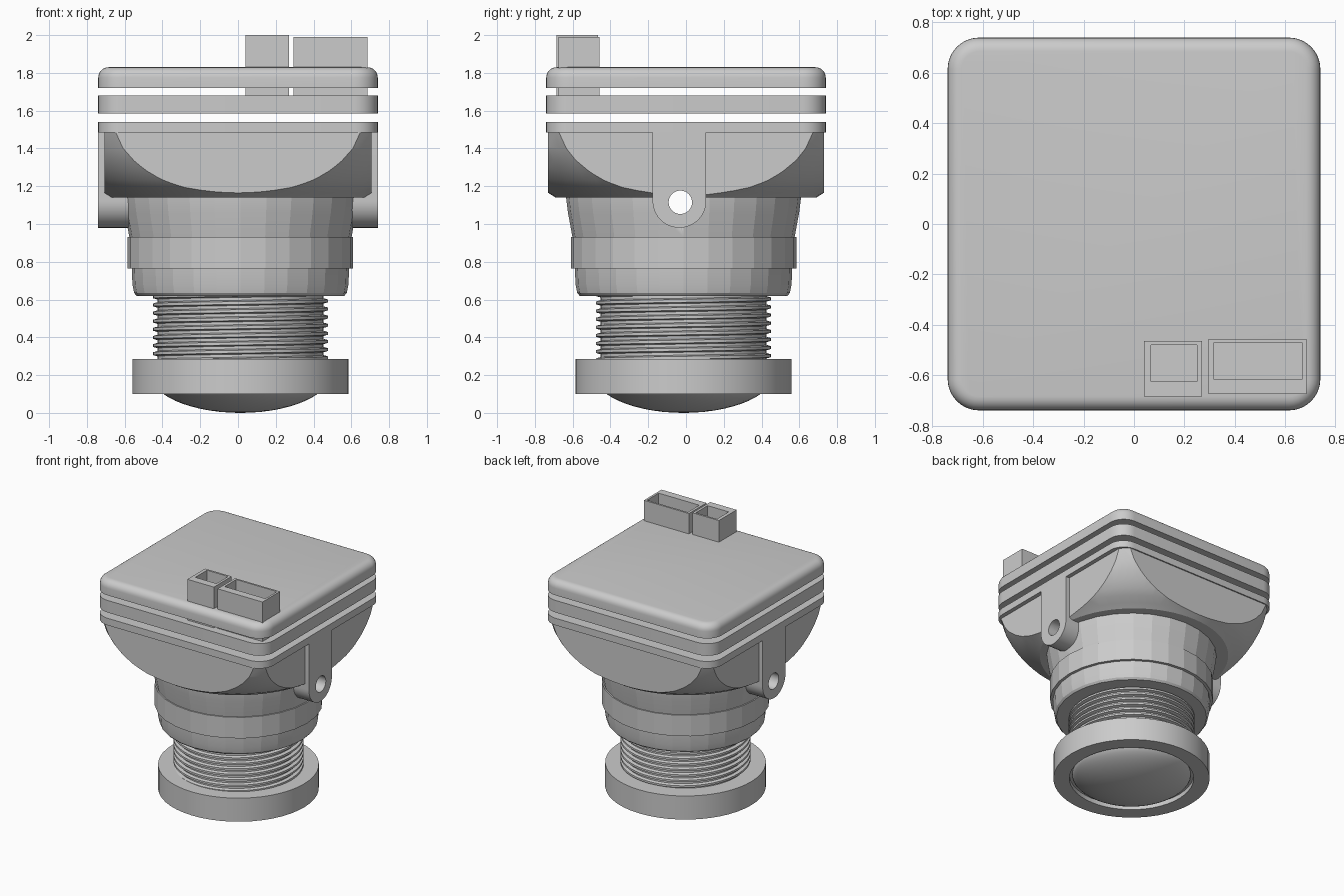
import bpy, bmesh
from math import sin, cos, pi, radians

if "Cube" in bpy.data.objects:
    bpy.data.objects.remove(bpy.data.objects["Cube"])

AX, AY = 0.013, -0.013          # lens axis


def finish(name, bm, smooth=30):
    bmesh.ops.remove_doubles(bm, verts=bm.verts, dist=1e-5)
    bmesh.ops.recalc_face_normals(bm, faces=bm.faces)
    me = bpy.data.meshes.new(name)
    bm.to_mesh(me)
    bm.free()
    ob = bpy.data.objects.new(name, me)
    bpy.context.collection.objects.link(ob)
    if smooth:
        smooth_shade(ob, smooth)
    return ob


def activate(ob):
    bpy.ops.object.select_all(action='DESELECT')
    bpy.context.view_layer.objects.active = ob
    ob.select_set(True)


def smooth_shade(ob, angle):
    activate(ob)
    bpy.ops.object.shade_smooth_by_angle(angle=radians(angle))


def grid(bm, rows):
    for a, b in zip(rows, rows[1:]):
        for i in range(len(a) - 1):
            bm.faces.new((a[i], a[i + 1], b[i + 1], b[i]))


def lathe(name, profile, n, cx=AX, cy=AY, smooth=30):
    bm = bmesh.new()
    rows = [[bm.verts.new((cx + r * cos(2 * pi * i / n), cy + r * sin(2 * pi * i / n), z))
             for i in range(n + 1)] for r, z in profile]
    grid(bm, rows)
    bmesh.ops.dissolve_degenerate(bm, edges=bm.edges, dist=1e-6)
    return finish(name, bm, smooth)


def prism(name, pts, depth, smooth=30):
    """Extrude a closed 3D outline by a vector."""
    bm = bmesh.new()
    face = bm.faces.new([bm.verts.new(p) for p in pts])
    new = bmesh.ops.extrude_face_region(bm, geom=[face])['geom']
    bmesh.ops.translate(bm, vec=depth, verts=[g for g in new if isinstance(g, bmesh.types.BMVert)])
    return finish(name, bm, smooth)


def box(name, x0, x1, y0, y1, z0, z1):
    return prism(name, [(x0, y0, z0), (x1, y0, z0), (x1, y1, z0), (x0, y1, z0)], (0, 0, z1 - z0), 0)


def plate_ring(half, rad, z, n=8):
    c = half - rad
    return [(sx * c + rad * cos(a0 + i * pi / 2 / n), sy * c + rad * sin(a0 + i * pi / 2 / n), z)
            for sx, sy, a0 in ((1, 1, 0), (-1, 1, pi / 2), (-1, -1, pi), (1, -1, 1.5 * pi))
            for i in range(n + 1)]


def plate(name, layers):
    """Rounded-square plate from (inset, z) layers."""
    bm = bmesh.new()
    rows = [[bm.verts.new(p) for p in plate_ring(0.74 - d, 0.125 - d, z)] for d, z in layers]
    bm.faces.new(rows[0])
    bm.faces.new(rows[-1])
    grid(bm, [r + r[:1] for r in rows])
    return finish(name, bm, 30)


def boolean(ob, cutter, op):
    activate(ob)
    m = ob.modifiers.new("cut", 'BOOLEAN')
    m.object, m.operation, m.solver = cutter, op, 'EXACT'
    bpy.ops.object.modifier_apply(modifier=m.name)


def discard(ob):
    bpy.data.objects.remove(ob, do_unlink=True)


# Stacked square plates
plate("housing_plate", [(0, 1.485), (0, 1.54)])
plate("middle_plate", [(0, 1.585), (0, 1.68)])
f = 0.055
plate("top_cover", [(0, 1.72)] + [(f - f * cos(i * pi / 12), 1.775 + f * sin(i * pi / 12)) for i in range(7)])

# Domed housing trimmed by a square block
housing = lathe("housing", [(0, 1.14), (0.69, 1.14), (0.73, 1.165), (0.785, 1.195), (0.832, 1.233),
                            (0.875, 1.28), (0.915, 1.335), (0.95, 1.40), (0.977, 1.487), (0, 1.487)],
                72, 0, 0)
block = box("block", -0.707, 0.707, -0.73, 0.73, 1.0, 1.6)
boolean(housing, block, 'INTERSECT')
discard(block)

# Stepped lens holder
holder = lathe("lens_holder", [(0, 1.2), (0.622, 1.2), (0.622, 1.14), (0.612, 1.06), (0.588, 0.93),
                               (0.597, 0.93), (0.597, 0.765), (0.575, 0.765), (0.572, 0.68),
                               (0.563, 0.635), (0.55, 0.62), (0, 0.62)], 28, smooth=12)

# Side mounting ears with rounded ends
EY, EZ, ER = -0.035, 1.122, 0.142
ears = []
for side, s in (("right", 1), ("left", -1)):
    outline = [(s * 0.74, EY - ER, 1.49)]
    outline += [(s * 0.74, EY - ER * cos(i * pi / 20), EZ - ER * sin(i * pi / 20)) for i in range(21)]
    outline.append((s * 0.74, EY + ER, 1.49))
    ears.append(prism(side + "_ear", outline, (-s * 0.17, 0, 0)))

# Pivot hole drilled right through
drill = prism("drill", [(-1, -0.03 + 0.062 * cos(i * pi / 16), 1.115 + 0.062 * sin(i * pi / 16))
                        for i in range(32)], (2, 0, 0))
for ob in [housing, holder] + ears:
    boolean(ob, drill, 'DIFFERENCE')
for ob in [housing] + ears:
    smooth_shade(ob, 30)
discard(drill)

# Helical thread on the lens barrel
bm = bmesh.new()
N, PITCH = 48, 0.043
steps = ((0.0, 0.44), (0.35, 0.44), (0.5, 0.463), (0.85, 0.463))
rows = []
for k in range(10):
    for t, r in steps:
        rows.append([bm.verts.new((AX + r * cos(2 * pi * i / N), AY + r * sin(2 * pi * i / N),
                                   0.22 + PITCH * (k + t + i / N))) for i in range(N + 1)])
grid(bm, rows)
finish("threaded_barrel", bm, 30)

# Front ring with recess, and bulging lens
lathe("lens_ring", [(0, 0.135), (0.455, 0.135), (0.455, 0.1), (0.572, 0.1), (0.572, 0.285), (0, 0.285)], 48)
lathe("front_lens", [(0.435 * sin(a), 0.135 - 0.135 * cos(a) ** 1.3)
                     for a in [i * pi / 2 / 12 for i in range(12)]] + [(0.435, 0.14), (0, 0.14)], 48)

# Open-topped sockets on the back cover
for name, x0, x1, y0, y1, top, wl, wr in (
        ("small_socket", 0.04, 0.27, -0.685, -0.465, 2.0, 0.027, 0.02),
        ("large_socket", 0.295, 0.685, -0.675, -0.457, 1.99, 0.02, 0.017)):
    sock = box(name, x0, x1, y0, y1, 1.68, top)
    cavity = box("cavity", x0 + wl, x1 - wr, y0 + 0.06, y1 - 0.015, 1.85, 2.2)
    boolean(sock, cavity, 'DIFFERENCE')
    discard(cavity)
